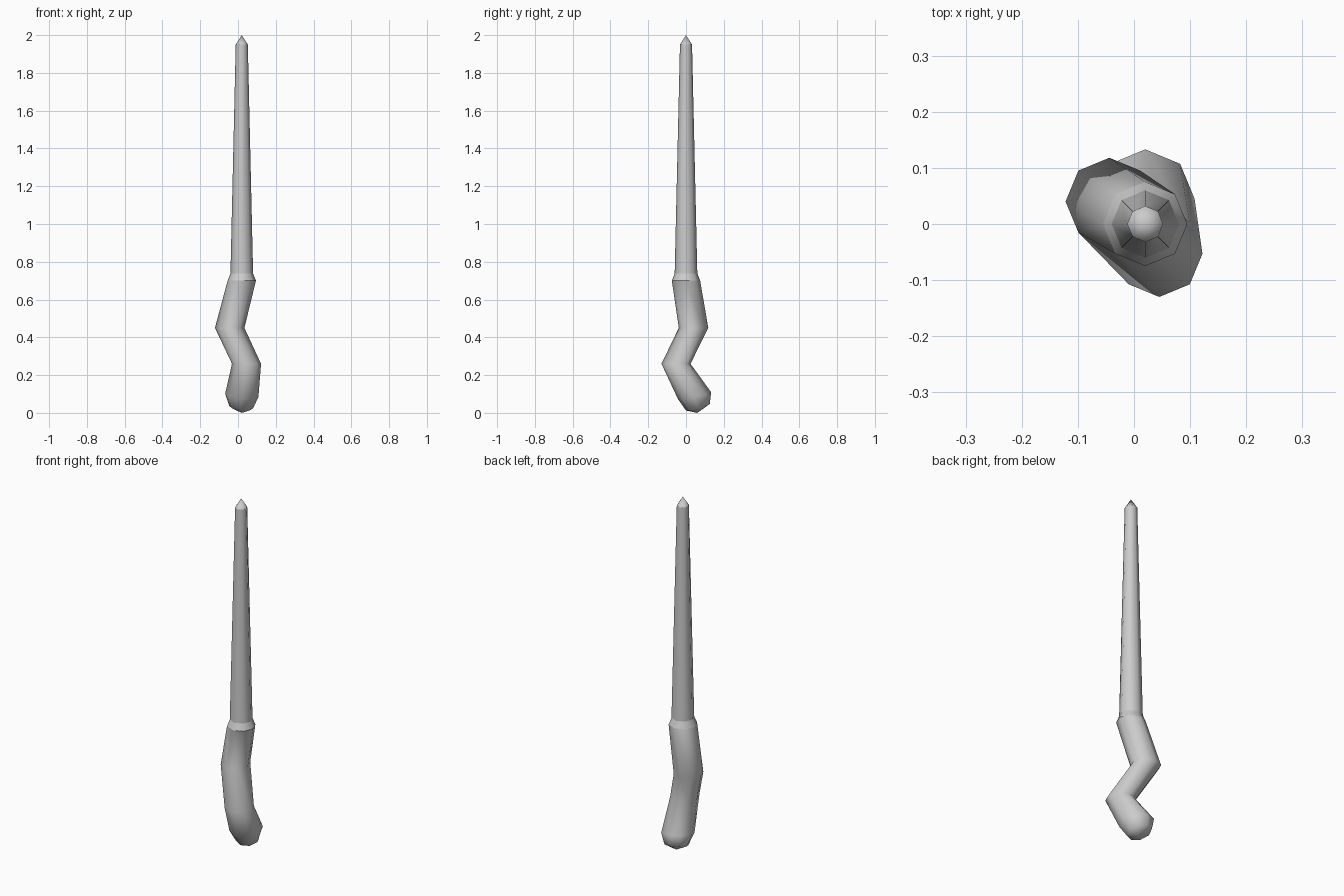
import bpy
import bmesh
from math import cos, sin, pi

cube = bpy.data.objects.get("Cube")
if cube:
    bpy.data.objects.remove(cube, do_unlink=True)

SIDES = 8

grey = bpy.data.materials.new("plain_grey")
grey.use_nodes = True
grey.diffuse_color = (0.6, 0.6, 0.6, 1)
bsdf = grey.node_tree.nodes["Principled BSDF"]
bsdf.inputs["Base Color"].default_value = (0.6, 0.6, 0.6, 1)
bsdf.inputs["Roughness"].default_value = 0.8


def loft(name, rings, end_point, sharp_rings=()):
    """Skin octagonal rings (x, y, z, radius, slope_x, slope_y), closed to a point."""
    bm = bmesh.new()
    loops = []
    for x, y, z, r, slope_x, slope_y in rings:
        loop = []
        for i in range(SIDES):
            dx, dy = r * cos(2 * pi * i / SIDES), r * sin(2 * pi * i / SIDES)
            loop.append(bm.verts.new((x + dx, y + dy, z + dx * slope_x + dy * slope_y)))
        loops.append(loop)
    tip = bm.verts.new(end_point)
    for i in range(SIDES):
        j = (i + 1) % SIDES
        for a, b in zip(loops, loops[1:]):
            bm.faces.new((a[i], a[j], b[j], b[i]))
        bm.faces.new((loops[-1][i], loops[-1][j], tip))
    bm.faces.new(loops[0])
    bmesh.ops.recalc_face_normals(bm, faces=bm.faces)
    for face in bm.faces:
        face.smooth = len(face.verts) < SIDES
    # keep the chosen rings and the flat start crisp
    for k in (0, *sharp_rings):
        for i in range(SIDES):
            bm.edges.get((loops[k][i], loops[k][(i + 1) % SIDES])).smooth = False
    mesh = bpy.data.meshes.new(name)
    bm.to_mesh(mesh)
    bm.free()
    mesh.materials.append(grey)
    obj = bpy.data.objects.new(name, mesh)
    bpy.context.collection.objects.link(obj)
    return obj


# Crooked handle, from the collar down to the rounded, tilted pommel
loft("handle", [
    (0.02, 0, 0.70, 0.075, 0, 0),
    (-0.044, 0.04, 0.45, 0.078, 0, 0),
    (0.045, -0.053, 0.26, 0.077, 0, 0),
    (0.02, 0.045, 0.092, 0.088, -0.1, 0.2),
    (0.017, 0.063, 0.03, 0.063, -0.1, 0.28),
], (0.02, 0.06, 0.0))

# Collar bevel, tapered shaft and pointed tip
loft("shaft", [
    (0.02, 0, 0.70, 0.075, 0, 0),
    (0.02, 0, 0.737, 0.06, 0, 0),
    (0.02, 0, 1.95, 0.032, 0, 0),
], (0.02, 0, 2.0), sharp_rings=(1, 2))
